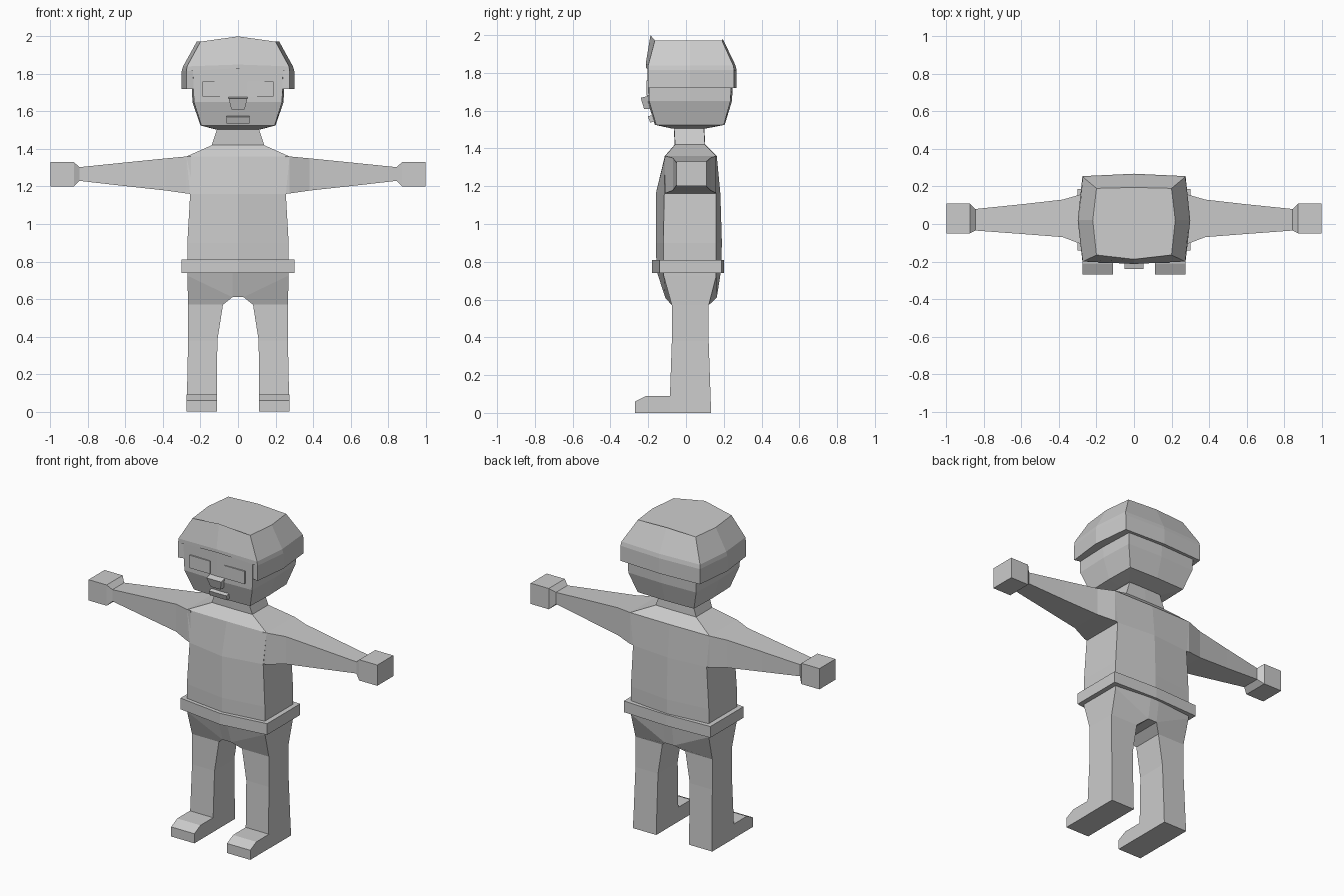
import bpy, bmesh

grey = bpy.data.materials.new("plain grey")
grey.diffuse_color = (0.6, 0.6, 0.6, 1)


def loft(name, rings, cap_start=True, cap_end=True, mirror=False):
    """Skin a list of equal-length point rings; optionally add the mirrored twin."""
    bm = bmesh.new()
    vs = [[bm.verts.new(p) for p in r] for r in rings]
    n = len(rings[0])
    for a, b in zip(vs, vs[1:]):
        for i in range(n):
            j = (i + 1) % n
            bm.faces.new((a[i], a[j], b[j], b[i]))
    if cap_start:
        bm.faces.new(vs[0][::-1])
    if cap_end:
        bm.faces.new(vs[-1])
    if mirror:
        twin = bmesh.ops.duplicate(bm, geom=bm.verts[:] + bm.edges[:] + bm.faces[:])["geom"]
        for v in twin:
            if isinstance(v, bmesh.types.BMVert):
                v.co.x = -v.co.x
    bmesh.ops.recalc_face_normals(bm, faces=bm.faces[:])
    me = bpy.data.meshes.new(name)
    bm.to_mesh(me)
    bm.free()
    me.materials.append(grey)
    ob = bpy.data.objects.new(name, me)
    bpy.context.collection.objects.link(ob)
    return ob


def ring(z, x, yf, yfc, yb, ybc, xs=None, zf=None, zb=None):
    """Horizontal ring: corners at x, ridged front and back centre, optional side ridge xs."""
    zf, zb = zf or z, zb or z
    right = [(x, yf, z)] + ([(xs, 0.02, z)] if xs else []) + [(x, yb, z)]
    left = [(-p[0], p[1], p[2]) for p in right[::-1]]
    return [(0, yfc, zf)] + right + [(0, ybc, zb)] + left


def rect_x(x, y0, y1, z0, z1):
    return [(x, y0, z0), (x, y1, z0), (x, y1, z1), (x, y0, z1)]


def rect_y(y, x0, x1, z0, z1, lean=0):
    return [(x0, y + lean, z0), (x1, y + lean, z0), (x1, y, z1), (x0, y, z1)]


# Torso, shoulders and neck
loft("torso", [
    ring(0.74, 0.27, -0.12, -0.155, 0.16, 0.185),
    ring(0.90, 0.27, -0.12, -0.16, 0.16, 0.19),
    ring(1.16, 0.255, -0.115, -0.16, 0.16, 0.182),
    ring(1.36, 0.275, -0.11, -0.112, 0.16, 0.163),
    ring(1.42, 0.14, -0.058, -0.06, 0.10, 0.102),
    ring(1.51, 0.11, -0.063, -0.065, 0.095, 0.097)])

# Belt
loft("belt", [ring(z, 0.30, -0.14, -0.18, 0.187, 0.20) for z in (0.74, 0.81)])

# Arms with wrist flare, then hands
loft("arms", [
    rect_x(0.25, -0.113, 0.16, 1.16, 1.36),
    rect_x(0.275, -0.11, 0.16, 1.163, 1.36),
    rect_x(0.38, -0.07, 0.13, 1.178, 1.35),
    rect_x(0.60, -0.053, 0.105, 1.202, 1.328),
    rect_x(0.845, -0.035, 0.08, 1.23, 1.303)], mirror=True)
loft("hands", [
    rect_x(0.845, -0.035, 0.08, 1.23, 1.303),
    rect_x(0.875, -0.05, 0.108, 1.20, 1.33),
    rect_x(1.0, -0.05, 0.108, 1.20, 1.33)], mirror=True)

# Hips: faceted shell that tapers to the crotch, plus the strip between the legs
def hip_ring(zo, zi, yf, yfc, yb, ybc):
    return [(-0.27, yf, zo), (-0.03, yfc, zi), (0.03, yfc, zi), (0.27, yf, zo),
            (0.27, yb, zo), (0.03, ybc, zi), (-0.03, ybc, zi), (-0.27, yb, zo)]


loft("hips", [hip_ring(0.75, 0.75, -0.12, -0.155, 0.16, 0.185),
              hip_ring(0.725, 0.61, -0.118, -0.11, 0.16, 0.163)], False, False)
loft("crotch", [rect_y(-0.11, -0.03, 0.03, 0.61, 0.62),
                rect_y(0.163, -0.03, 0.03, 0.61, 0.62)])


# Legs
def leg_ring(z, xi, yf, yb, xo=0.27):
    return [(xo, yf, z), (xi, yf, z), (xi, yb, z), (xo, yb, z)]


loft("legs", [
    [(0.27, -0.118, 0.725), (0.03, -0.11, 0.61), (0.03, 0.163, 0.61), (0.27, 0.16, 0.725)],
    leg_ring(0.57, 0.08, -0.075, 0.12, 0.266),
    leg_ring(0.38, 0.11, -0.075, 0.12, 0.266),
    leg_ring(0.09, 0.113, -0.085, 0.13, 0.272),
    leg_ring(0.0, 0.113, -0.085, 0.133, 0.275)], cap_start=False, mirror=True)

# Feet
loft("feet", [
    rect_y(-0.084, 0.113, 0.274, 0, 0.09),
    rect_y(-0.21, 0.113, 0.274, 0, 0.09),
    rect_y(-0.27, 0.113, 0.274, 0, 0.06)], cap_start=False, mirror=True)

# Head
loft("head", [
    ring(1.505, 0.12, -0.07, -0.072, 0.10, 0.102, 0.122),
    ring(1.525, 0.195, -0.158, -0.165, 0.20, 0.205, 0.20),
    ring(1.65, 0.235, -0.195, -0.203, 0.235, 0.243, 0.243),
    ring(1.84, 0.24, -0.198, -0.205, 0.245, 0.255, 0.25)])

# Hair: domed cap, and a rim that wraps the sides and back
cap_base = ring(1.815, 0.275, -0.20, -0.213, 0.255, 0.268, 0.30, zf=1.83)
loft("hair_cap", [
    cap_base,
    ring(1.84, 0.272, -0.20, -0.213, 0.25, 0.262, 0.293, zf=1.85),
    ring(1.972, 0.20, -0.165, -0.188, 0.19, 0.195, 0.22, zf=2.0, zb=1.98)])
outer = cap_base[1:4] + [cap_base[4]] + cap_base[5:8]
inner = ring(1.815, 0.235, -0.19, 0, 0.235, 0.24, 0.243)[1:]
loft("hair_rim", [
    [(o[0], o[1], 1.815), (o[0], o[1], 1.72), (i[0], i[1], 1.72), (i[0], i[1], 1.815)]
    for o, i in zip(outer, inner)])

# Face: eyes, nose and mouth
loft("eyes", [rect_y(-0.19, 0.05, 0.19, 1.68, 1.76),
              rect_y(-0.208, 0.05, 0.19, 1.68, 1.76)], mirror=True)
loft("nose", [
    [(-0.035, -0.19, 1.61), (0.035, -0.19, 1.61), (0.05, -0.19, 1.68), (-0.05, -0.19, 1.68)],
    [(-0.035, -0.222, 1.61), (0.035, -0.222, 1.61), (0.05, -0.24, 1.668), (-0.05, -0.24, 1.668)]])
loft("mouth", [rect_y(-0.165, -0.06, 0.06, 1.545, 1.58, 0.01),
               rect_y(-0.202, -0.06, 0.06, 1.537, 1.57, 0.012)])
